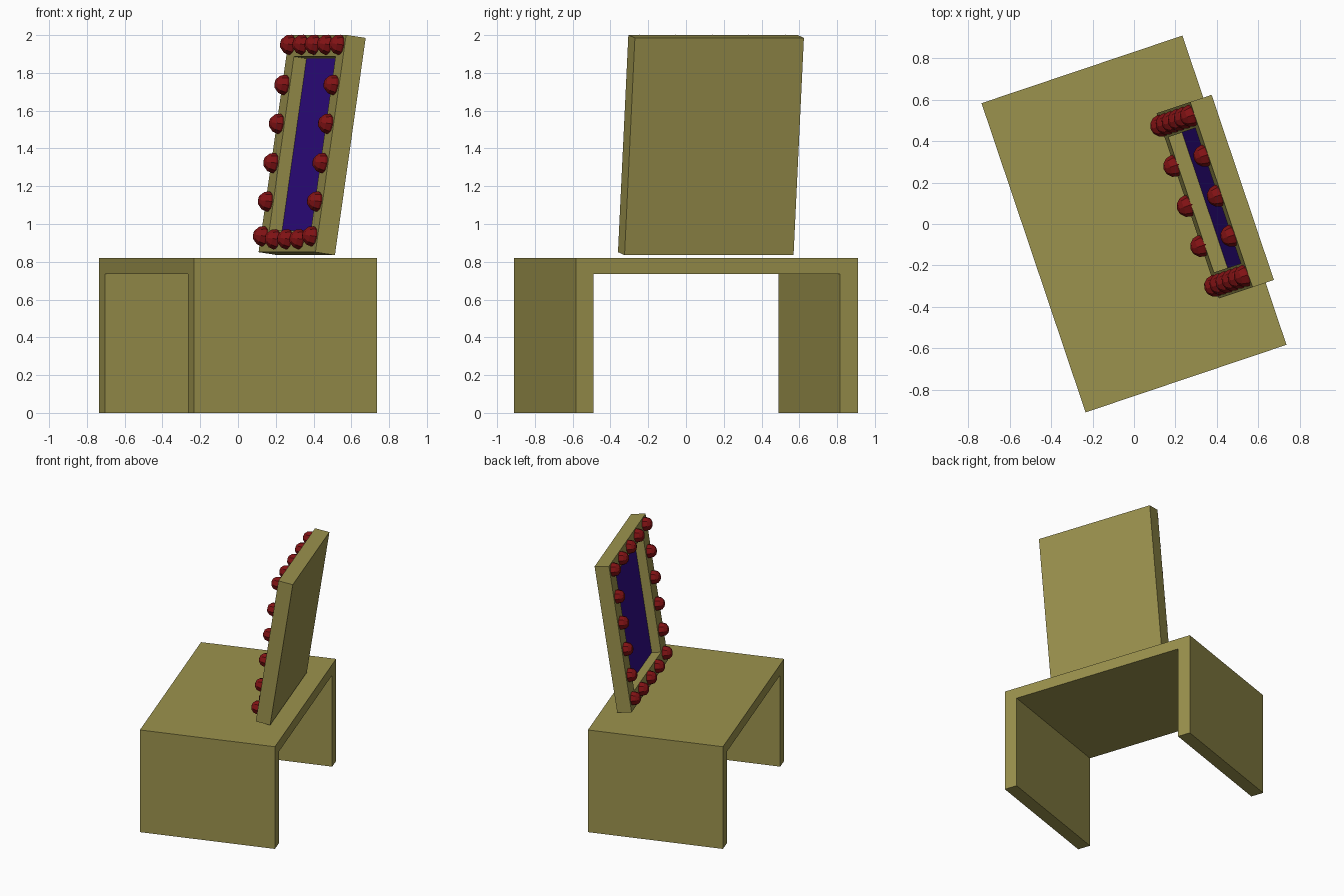
import bpy, bmesh, math
from mathutils import Matrix, Vector

if "Cube" in bpy.data.objects:
    bpy.data.objects.remove(bpy.data.objects["Cube"])

YAW = Matrix.Rotation(math.radians(18.6), 4, 'Z')
TILT = Matrix.Rotation(math.radians(8.5), 4, 'Y')
MIRROR = YAW @ Matrix.Translation((0.414, 0, 1.418)) @ TILT


def material(name, rgb):
    m = bpy.data.materials.new(name)
    m.diffuse_color = (*rgb, 1)
    m.use_nodes = True
    m.node_tree.nodes["Principled BSDF"].inputs["Base Color"].default_value = m.diffuse_color
    return m


OLIVE = material("olive_wood", (0.33, 0.29, 0.075))
BLUE = material("blue_glass", (0.032, 0.004, 0.26))
RED = material("red_bulb", (0.22, 0.006, 0.007))


def finish(bm, name, mat, matrix):
    bmesh.ops.recalc_face_normals(bm, faces=bm.faces)
    me = bpy.data.meshes.new(name)
    bm.to_mesh(me)
    bm.free()
    me.materials.append(mat)
    ob = bpy.data.objects.new(name, me)
    ob.matrix_world = matrix
    bpy.context.collection.objects.link(ob)
    return ob


def box(size):
    bm = bmesh.new()
    bmesh.ops.create_cube(bm, size=1, matrix=Matrix.Diagonal((*size, 1)))
    return bm


# Table: U-shaped profile in the y-z plane, extruded along x
HW, HD, H, LEG, TOP = 0.512, 0.788, 0.82, 0.10, 0.085
half = [(HD, H), (HD, 0), (HD - LEG, 0), (HD - LEG, H - TOP)]
profile = half + [(-y, z) for y, z in reversed(half)]
bm = bmesh.new()
face = bm.faces.new([bm.verts.new((-HW, y, z)) for y, z in profile])
ext = bmesh.ops.extrude_face_region(bm, geom=[face])
moved = [g for g in ext["geom"] if isinstance(g, bmesh.types.BMVert)]
bmesh.ops.translate(bm, verts=moved, vec=(2 * HW, 0, 0))
finish(bm, "table", OLIVE, YAW)

# Mirror frame: slab with a recess pushed into its front (-x) side
T, W, HT, DEPTH = 0.11, 0.944, 1.163, 0.076
OPEN_W, OPEN_H = 0.345, 0.465
bm = box((T, W, HT))
bm.normal_update()
front = min(bm.faces, key=lambda f: f.calc_center_median().x)
bmesh.ops.inset_individual(bm, faces=[front], thickness=0.1)
for v in front.verts:
    v.co = Vector((-T / 2, math.copysign(OPEN_W, v.co.y), math.copysign(OPEN_H, v.co.z)))
floor = bmesh.ops.extrude_discrete_faces(bm, faces=[front])["faces"][0]
bmesh.ops.translate(bm, verts=floor.verts, vec=(DEPTH, 0, 0))
finish(bm, "mirror_frame", OLIVE, MIRROR)

# Glass panel on the recess floor
finish(box((0.006, 2 * OPEN_W, 2 * OPEN_H)), "mirror_glass", BLUE,
       MIRROR @ Matrix.Translation((-T / 2 + DEPTH - 0.002, 0, 0)))

# Bulbs around the frame, poles pointing out of the front
SIDE, STEP = 0.408, 0.204
spots = [(s * SIDE, z) for s in (-1, 1) for z in (0.527, 0.312, 0.104, -0.106, -0.312, -0.498)]
spots += [(i * STEP, z) for i in (-1, 0, 1) for z in (0.527, -0.514)]
for n, (y, z) in enumerate(spots):
    bm = bmesh.new()
    bmesh.ops.create_uvsphere(bm, u_segments=8, v_segments=6, radius=0.054,
                              matrix=Matrix.Rotation(math.pi / 2, 4, 'Y'))
    finish(bm, f"bulb_{n + 1:02d}", RED, MIRROR @ Matrix.Translation((-T / 2 - 0.01, y, z)))
